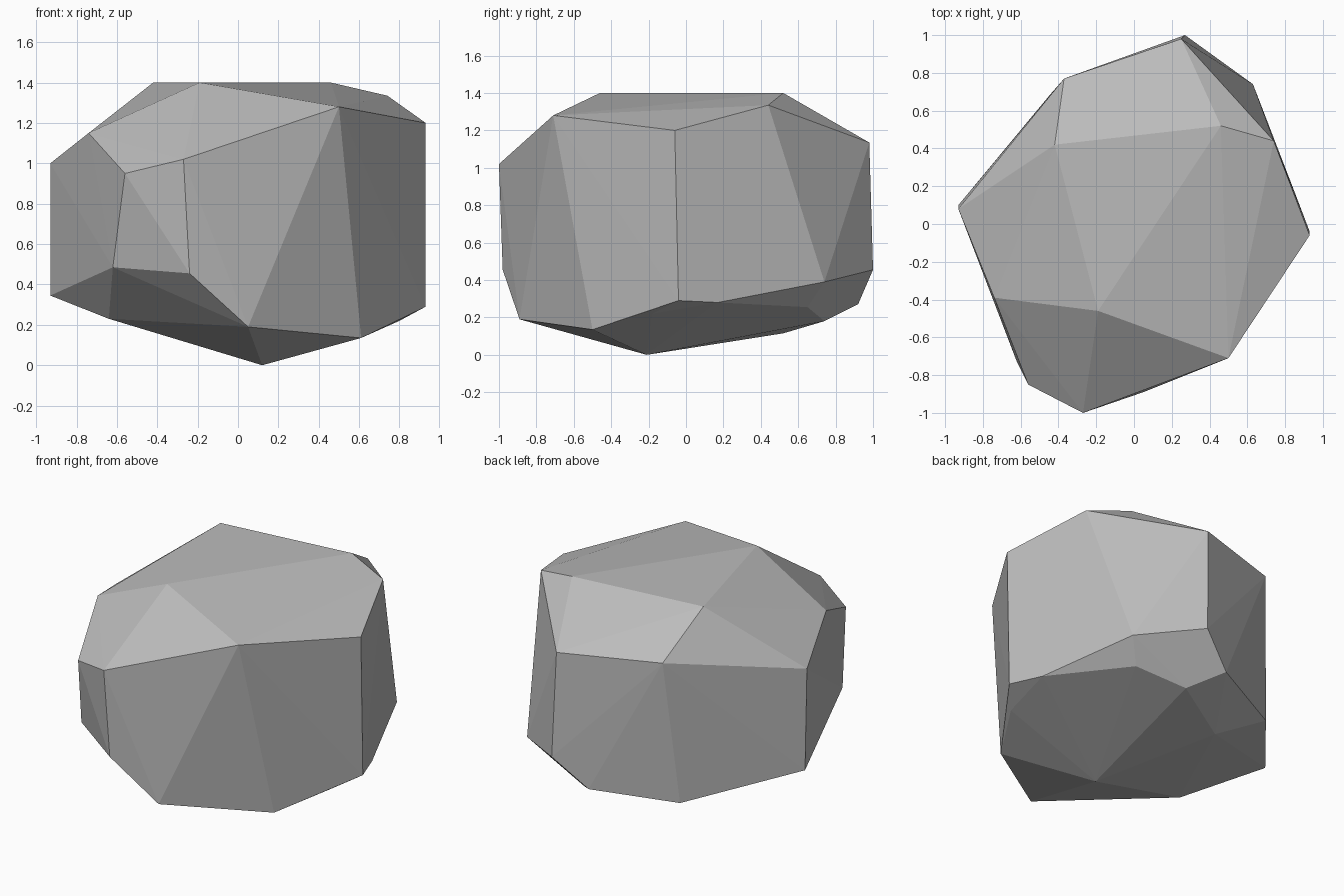
import bpy
import bmesh

# Remove the default cube only
default_cube = bpy.data.objects.get("Cube")
if default_cube is not None:
    bpy.data.objects.remove(default_cube, do_unlink=True)


def make_material(name, colour):
    """One flat colour, shown both in the viewport and in a render."""
    material = bpy.data.materials.new(name)
    material.use_nodes = True
    material.diffuse_color = colour
    shader = material.node_tree.nodes["Principled BSDF"]
    shader.inputs["Base Color"].default_value = colour
    shader.inputs["Roughness"].default_value = 0.9
    return material


def make_boulder(name, corner_groups, material):
    """Wrap the corners in a tight convex skin of flat facets."""
    mesh = bpy.data.meshes.new(name)
    bm = bmesh.new()
    for corners in corner_groups:
        for corner in corners:
            bm.verts.new(corner)
    hull = bmesh.ops.convex_hull(bm, input=bm.verts[:], use_existing_faces=False)
    leftover = [v for v in bm.verts if not v.link_faces]
    bmesh.ops.delete(bm, geom=leftover, context="VERTS")
    bmesh.ops.recalc_face_normals(bm, faces=bm.faces[:])
    for face in bm.faces:
        face.smooth = False
    bm.to_mesh(mesh)
    bm.free()
    mesh.materials.append(material)
    boulder = bpy.data.objects.new(name, mesh)
    bpy.context.scene.collection.objects.link(boulder)
    return boulder


# Flat crown of the boulder
crown = [(-.42, .42, 1.4), (-.19, -.46, 1.4), (.46, .52, 1.4)]

# Shoulder where the crown breaks into the sides
shoulder = [
    (.5, -.71, 1.28), (.93, -.06, 1.2), (.74, .44, 1.335), (.25, .98, 1.135),
    (-.37, .77, 1.15), (-.93, .08, 1), (-.74, -.39, 1.15), (-.56, -.85, .95),
    (-.27, -1, 1.02),
]

# Lower edge of the steep sides
waist = [
    (-.62, -.73, .485), (-.24, -.98, .455), (.93, -.04, .29), (.85, .17, .28),
    (.63, .74, .39), (.27, 1, .455), (-.93, .1, .345),
]

# Chamfered underside
underside = [
    (.05, -.89, .19), (.61, -.5, .135), (.8, -.18, .22), (.53, .65, .255),
    (.22, .74, .18), (.06, .92, .27), (-.44, .69, .225), (-.19, .52, .115),
    (-.64, -.34, .23), (.12, -.21, 0),
]

stone_grey = make_material("stone grey", (.5, .5, .5, 1))
make_boulder("boulder", [crown, shoulder, waist, underside], stone_grey)
